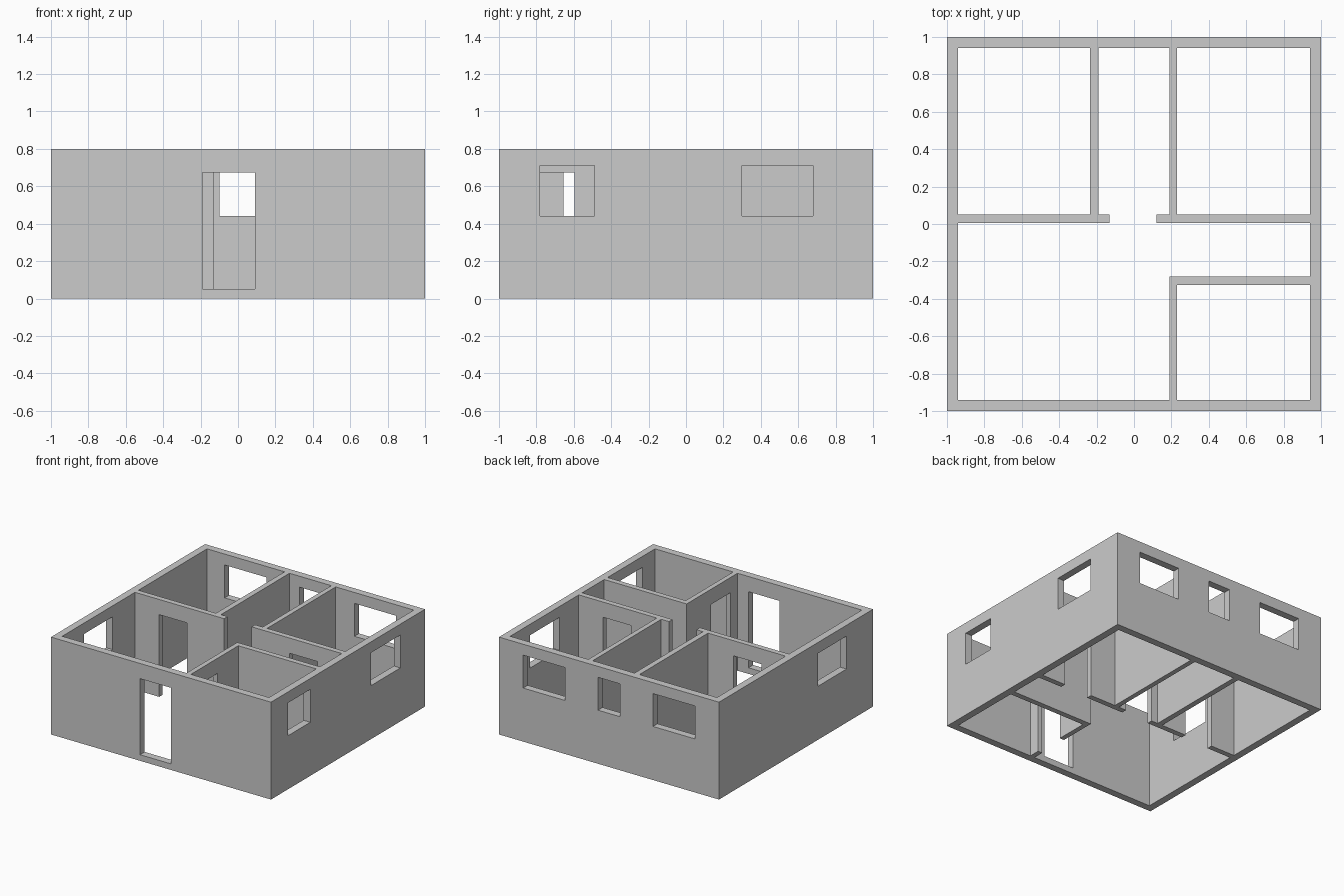
import bpy, bmesh

if "Cube" in bpy.data.objects:
    bpy.data.objects.remove(bpy.data.objects["Cube"])

HEIGHT = 0.8


def prism(name, outline, z0=0.0, z1=HEIGHT):
    """Extrude a floor-plan outline (counter-clockwise) from z0 to z1."""
    bm = bmesh.new()
    base = bm.faces.new([bm.verts.new((x, y, z0)) for x, y in outline])
    ext = bmesh.ops.extrude_face_region(bm, geom=[base], use_keep_orig=True)
    for v in ext["geom"]:
        if isinstance(v, bmesh.types.BMVert):
            v.co.z = z1
    bmesh.ops.recalc_face_normals(bm, faces=bm.faces)
    mesh = bpy.data.meshes.new(name)
    bm.to_mesh(mesh)
    bm.free()
    ob = bpy.data.objects.new(name, mesh)
    bpy.context.scene.collection.objects.link(ob)
    return ob


def cut(ob, boxes):
    """Subtract boxes (x0, x1, y0, y1, z0, z1) and bake the result."""
    cutters = []
    for x0, x1, y0, y1, z0, z1 in boxes:
        c = prism("cutter", [(x0, y0), (x1, y0), (x1, y1), (x0, y1)], z0, z1)
        c.hide_render = True
        m = ob.modifiers.new("opening", 'BOOLEAN')
        m.operation, m.solver, m.object = 'DIFFERENCE', 'EXACT', c
        cutters.append(c)
    bpy.context.view_layer.update()
    dg = bpy.context.evaluated_depsgraph_get()
    baked = bpy.data.meshes.new_from_object(ob.evaluated_get(dg))
    ob.modifiers.clear()
    ob.data = baked
    baked.name = ob.name
    for c in cutters:
        bpy.data.objects.remove(c)


SILL, HEAD, DOOR = 0.44, 0.71, 0.675   # window sill, window head, door head
IN = 0.94                              # inner face of outer walls

# Outer walls with the open interior, front door and windows
outer = prism("outer_walls", [(-1, -1), (1, -1), (1, 1), (-1, 1)])
openings = [(-IN, IN, -IN, IN, -0.1, 0.9),
            (-0.19, 0.09, -1.1, -0.9, 0.05, DOOR)]
for x0, x1 in [(-0.78, -0.40), (-0.10, 0.10), (0.40, 0.78)]:     # back windows
    openings.append((x0, x1, 0.9, 1.1, SILL, HEAD))
for y0, y1 in [(-0.78, -0.49), (0.30, 0.68)]:                    # right windows
    openings.append((0.9, 1.1, y0, y1, SILL, HEAD))
openings.append((-1.1, -0.9, -0.655, -0.285, SILL, HEAD))        # left window
cut(outer, openings)

# Back room partitions: a cross wall with a doorway and a wall to the back
for name, s, end, far in [("left_room_partition", -1, 0.13, 0.235),
                          ("right_room_partition", 1, 0.12, 0.23)]:
    plan = [(end, 0.005), (IN, 0.005), (IN, 0.05), (far, 0.05),
            (far, IN), (0.19, IN), (0.19, 0.05), (end, 0.05)]
    wall = prism(name, [(s * x, y) for x, y in plan])
    d0, d1 = sorted((s * 0.465, s * 0.72))
    cut(wall, [(d0, d1, -0.1, 0.15, -0.1, DOOR)])

# Small front room: L-shaped partition with a doorway
small = prism("small_room_partition",
              [(0.19, -IN), (0.23, -IN), (0.23, -0.325), (IN, -0.325),
               (IN, -0.28), (0.19, -0.28)])
cut(small, [(0.1, 0.3, -0.85, -0.595, -0.1, DOOR)])
